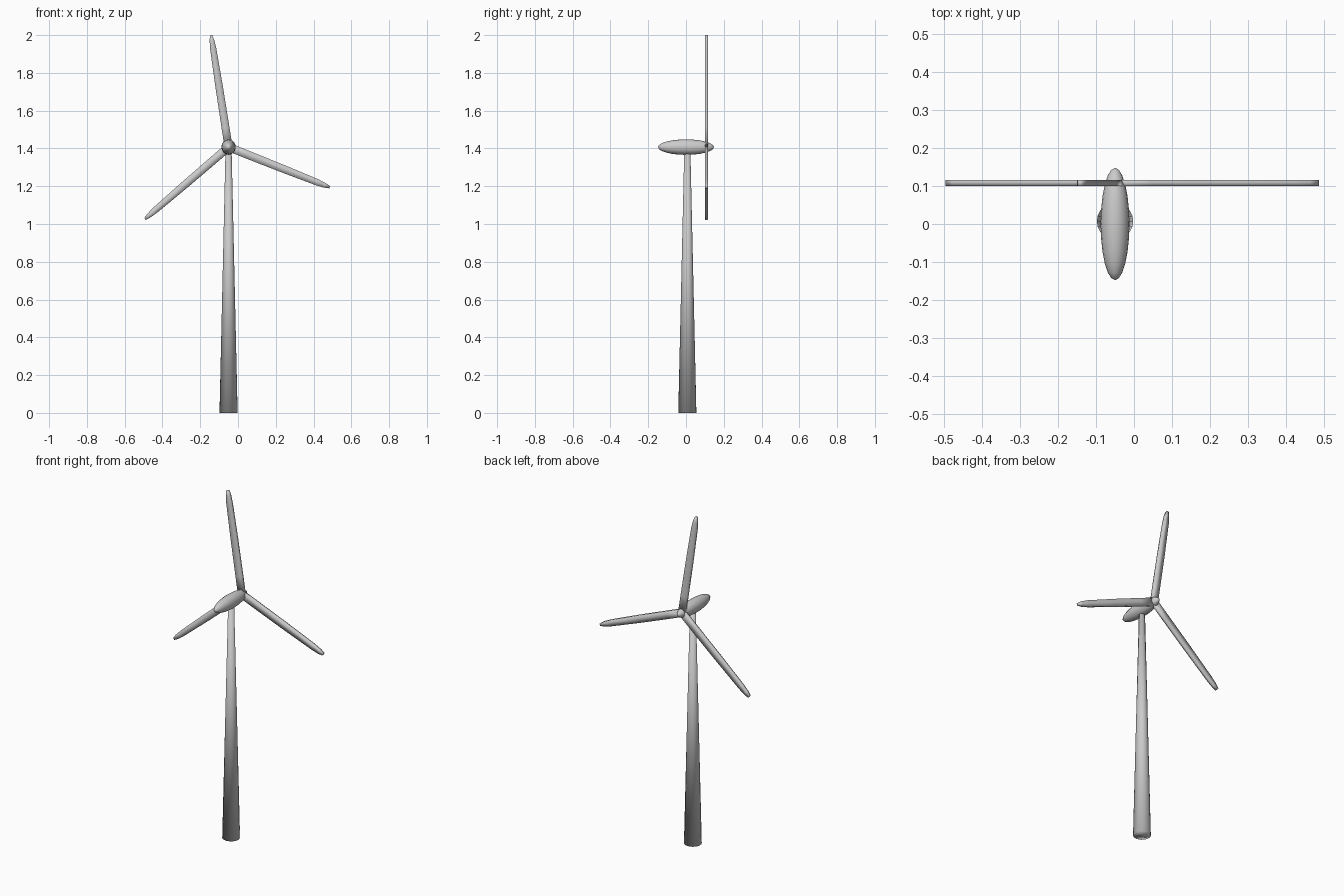
import bpy, bmesh, math
from mathutils import Matrix

if "Cube" in bpy.data.objects:
    bpy.data.objects.remove(bpy.data.objects["Cube"])

HUB_X, HUB_Z = -0.05, 1.407
ROTOR_Y = 0.108


def finish(name, bm):
    bmesh.ops.recalc_face_normals(bm, faces=bm.faces)
    for f in bm.faces:
        f.smooth = True
    mesh = bpy.data.meshes.new(name)
    bm.to_mesh(mesh)
    bm.free()
    obj = bpy.data.objects.new(name, mesh)
    bpy.context.collection.objects.link(obj)
    return obj


# Tapered tower, its top buried in the nacelle
bm = bmesh.new()
height = 1.40
bmesh.ops.create_cone(bm, cap_ends=True, segments=20, radius1=0.048, radius2=0.016,
                      depth=height,
                      matrix=Matrix.Translation((HUB_X, 0.007, height / 2)))
finish("tower", bm)

# Nacelle: long ellipsoid with its poles along y, nose through the rotor
bm = bmesh.new()
bmesh.ops.create_uvsphere(bm, u_segments=16, v_segments=12, radius=1)
place = (Matrix.Translation((HUB_X, 0, HUB_Z))
         @ Matrix.Diagonal((0.038, 0.148, 0.041, 1))
         @ Matrix.Rotation(math.radians(90), 4, 'X'))
bmesh.ops.transform(bm, matrix=place, verts=bm.verts)
finish("nacelle", bm)

# Blades: flat tapered profile (distance from hub, half width), three around the hub
PROFILE = [(0.0, 0.021), (0.10, 0.021), (0.30, 0.020), (0.50, 0.0165),
           (0.545, 0.0125), (0.572, 0.006)]
HALF_THICK = 0.008


def blade(name, angle):
    bm = bmesh.new()
    rings = []
    for r, w in PROFILE:
        rings.append([bm.verts.new((r, sy * HALF_THICK, sz * w))
                      for sy, sz in ((-1, -1), (1, -1), (1, 1), (-1, 1))])
    for a, b in zip(rings, rings[1:]):
        for i in range(4):
            j = (i + 1) % 4
            bm.faces.new((a[i], a[j], b[j], b[i]))
    bm.faces.new(rings[0])
    bm.faces.new(rings[-1])
    # the rotor is slightly taller than wide
    place = (Matrix.Translation((HUB_X, ROTOR_Y, HUB_Z))
             @ Matrix.Diagonal((1, 1, 1.05, 1))
             @ Matrix.Rotation(-math.radians(angle), 4, 'Y'))
    bmesh.ops.transform(bm, matrix=place, verts=bm.verts)
    finish(name, bm)


for k in range(3):
    blade(f"blade_{k + 1}", 99.3 + 120 * k)
